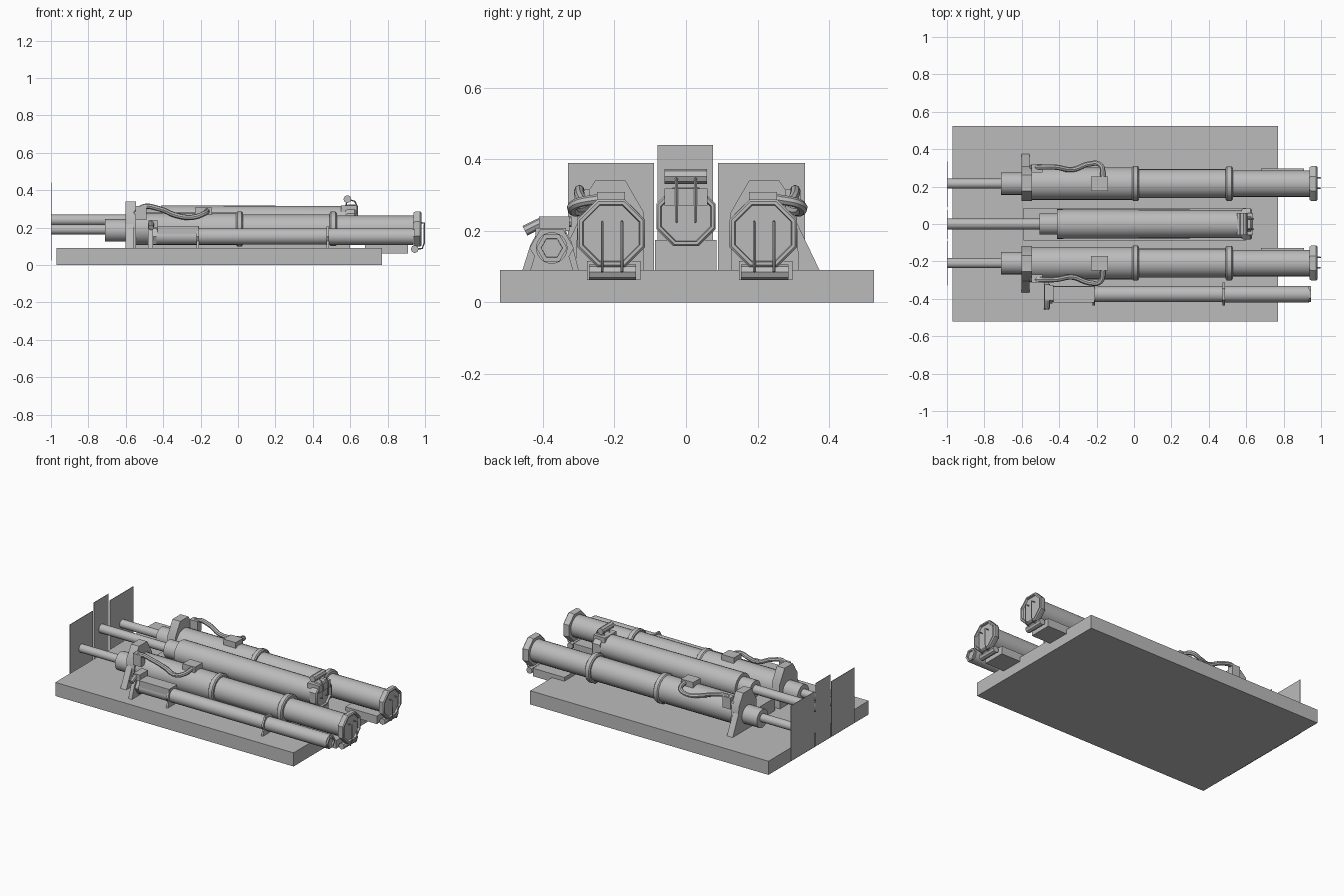
import bpy, bmesh, math
from mathutils import Vector

if "Cube" in bpy.data.objects:
    bpy.data.objects.remove(bpy.data.objects["Cube"])

grey = bpy.data.materials.new("plain_grey")
grey.diffuse_color = (0.5, 0.5, 0.5, 1)
grey.use_nodes = True
grey.node_tree.nodes["Principled BSDF"].inputs["Base Color"].default_value = grey.diffuse_color
OCT = 1 / math.cos(math.pi / 8)


def finish(name, bm):
    bmesh.ops.recalc_face_normals(bm, faces=bm.faces[:])
    me = bpy.data.meshes.new(name)
    bm.to_mesh(me)
    bm.free()
    me.materials.append(grey)
    ob = bpy.data.objects.new(name, me)
    bpy.context.collection.objects.link(ob)
    return ob


def box(name, x0, x1, y0, y1, z0, z1):
    bm = bmesh.new()
    bmesh.ops.create_cube(bm, size=1)
    for v in bm.verts:
        v.co = ((x0 + x1) / 2 + v.co.x * (x1 - x0), (y0 + y1) / 2 + v.co.y * (y1 - y0),
                (z0 + z1) / 2 + v.co.z * (z1 - z0))
    return finish(name, bm)


def lathe(name, prof, y, z, n=24, turn=0.0):
    """Stepped (x, radius) profile turned around an axis along x."""
    bm = bmesh.new()
    rings = []
    for x, r in prof:
        angs = [turn + 2 * math.pi * i / n for i in range(n)]
        rings.append([bm.verts.new((x, y + r * math.cos(a), z + r * math.sin(a))) for a in angs])
    for a, b in zip(rings, rings[1:]):
        for i in range(n):
            j = (i + 1) % n
            bm.faces.new((a[i], a[j], b[j], b[i]))
    bm.faces.new(rings[0])
    bm.faces.new(rings[-1])
    return finish(name, bm)


def slab_profile(name, pts, x0, x1):
    """(y, z) outline extruded along x."""
    bm = bmesh.new()
    f = bm.faces.new([bm.verts.new((x0, y, z)) for y, z in pts])
    ext = bmesh.ops.extrude_face_region(bm, geom=[f])["geom"]
    bmesh.ops.translate(bm, vec=(x1 - x0, 0, 0), verts=[g for g in ext if isinstance(g, bmesh.types.BMVert)])
    return finish(name, bm)


def pipe(name, pts, r, smooth=False, res=2):
    cu = bpy.data.curves.new(name, 'CURVE')
    cu.dimensions = '3D'
    cu.bevel_depth = r
    cu.bevel_resolution = res
    cu.use_fill_caps = True
    cu.resolution_u = 5
    if smooth:
        sp = cu.splines.new('BEZIER')
        sp.bezier_points.add(len(pts) - 1)
        for p, co in zip(sp.bezier_points, pts):
            p.co = co
            p.handle_left_type = p.handle_right_type = 'AUTO'
    else:
        sp = cu.splines.new('POLY')
        sp.points.add(len(pts) - 1)
        for p, co in zip(sp.points, pts):
            p.co = (*co, 1)
    cu.materials.append(grey)
    ob = bpy.data.objects.new(name, cu)
    bpy.context.collection.objects.link(ob)
    bpy.ops.object.select_all(action='DESELECT')
    ob.select_set(True)
    bpy.context.view_layer.objects.active = ob
    bpy.ops.object.convert(target='MESH')


def cap(name, x0, x1, apothem, y, z):
    """Octagonal door with a stepped recess."""
    R = apothem * OCT
    lathe(name, [(x0, R * .8), (x0, R * .93), (x0 + .012, R), (x1 - .006, R), (x1, R * .94),
                 (x1, R * .85), (x1 - .012, R * .82)], y, z, 8, math.pi / 8)


# Base and end plates
box("base_slab", -.97, .77, -.52, .525, 0, .09)
for name, y0, y1, top in (("left", -.33, -.09, .39), ("middle", -.08, .075, .44), ("right", .09, .333, .39)):
    box(name + "_end_plate", -1, -.997, y0, y1, .025, top)

# Two large outer tubes
Z = .193
for side, yc, s in (("front", -.209, -1), ("back", .216, 1)):
    lathe(side + "_rod", [(-1, .027), (-.70, .027)], yc, .19, 16)
    lathe(side + "_neck", [(-.71, .06), (-.59, .06)], yc, .185)
    lathe(side + "_rear_tube", [(-.56, .087), (.01, .087)], yc, Z)
    lathe(side + "_middle_tube", [(0, .077), (.50, .077)], yc, Z)
    lathe(side + "_muzzle_tube", [(.50, .071), (.95, .071)], yc, Z)
    for i, (x0, x1, r) in enumerate(((-.01, .026, .096), (.49, .528, .094))):
        lathe(f"{side}_collar_{i}", [(x0, r - .008), (x0 + .006, r), (x1 - .006, r), (x1, r - .008)], yc, Z, 16, math.pi / 16)
    cap(side + "_door", .938, .98, .094, yc, Z)
    # Flange with a flared outer foot
    pts = [(-.09, .09), (-.092, .25), (-.04, .34), (.045, .34), (.093, .265), (.095, .20), (.10, .09)]
    slab_profile(side + "_flange", [(yc + s * a, b) for a, b in pts], -.602, -.545)
    slab_profile(side + "_foot", [(yc + s * a, b) for a, b in ((.05, .09), (.157, .09), (.095, .22), (.05, .22))], -.602, -.56)
    # Cable running from the flange to a junction box
    box(side + "_junction_box", -.23, -.14, yc - .04, yc + .038, .27, .308)
    path = [(-.55, .085, .27), (-.51, .088, .31), (-.42, .088, .30), (-.33, .075, .265),
            (-.24, .105, .255), (-.18, .10, .275), (-.165, .03, .29)]
    pipe(side + "_cable", [(x, yc + s * a, b) for x, a, b in path], .014, True)
    box(side + "_cable_socket", -.548, -.49, yc + s * .082 - .022, yc + s * .082 + .022, .24, .315)
    # Door hinge and straps
    box(side + "_hinge_box", .68, .91, yc - .068, yc + .082, .062, .115)
    pipe(side + "_hinge_pin", [(.945, yc - .062, .085), (.945, yc + .07, .085)], .021)
    for k in (-.025, .03):
        pipe(side + "_strap", [(.945, yc + k, .085), (.985, yc + k, .088), (.996, yc + k, .12),
                               (.996, yc + k, .225), (.97, yc + k, .225)], .004, res=0)

# Middle tube on a cradle
M = .24
box("cradle", -.59, .60, -.087, .085, .09, .175)
lathe("middle_rod", [(-1, .029), (-.49, .029)], 0, M, 16)
lathe("middle_neck", [(-.505, .057), (-.40, .057)], 0, M)
lathe("middle_body", [(-.413, .079), (.60, .075)], 0, M)
cap("middle_door", .575, .63, .083, 0, M)
box("middle_hinge_block", .55, .635, -.06, .06, .27, .318)
pipe("middle_hinge_pin", [(.585, -.06, .352), (.585, .058, .352)], .021)
for k in (-.027, .027):
    pipe("middle_strap", [(.575, k, .31), (.585, k, .352), (.625, k, .34), (.638, k, .31),
                          (.638, k, .225), (.62, k, .225)], .004, res=0)

# Small side tube with hexagonal muzzle
Y, S = -.375, .152
lathe("small_tube", [(-.46, .043), (.47, .043)], Y, S)
lathe("small_muzzle", [(.47, .043), (.945, .043), (.945, .03), (.91, .028)], Y, S, 6)
lathe("small_muzzle_sleeve", [(.47, .044), (.935, .044)], Y, S)
for i, x in enumerate((-.215, .48)):
    lathe(f"small_collar_{i}", [(x - .006, .062), (x + .006, .062)], Y, S, 6)
    slab_profile(f"small_foot_{i}", [(Y - .06, .09), (Y + .06, .09), (Y + .045, .14), (Y - .045, .14)], x - .006, x + .006)
box("small_top_box", -.43, -.21, -.42, -.335, .165, .208)
slab_profile("small_rear_bracket", [(-.457, .09), (-.30, .09), (-.32, .17), (-.345, .215), (-.405, .215), (-.435, .16)], -.48, -.455)
lathe("small_breech", [(-.48, .05), (-.435, .05)], Y, S, 6)
box("small_latch", -.478, -.43, -.41, -.325, .2, .24)
pipe("small_latch_pin", [(-.465, -.45, .20), (-.465, -.40, .225), (-.465, -.32, .225)], .015)

# Smooth shading with sharp edges kept
bpy.ops.object.select_all(action='SELECT')
bpy.context.view_layer.objects.active = bpy.context.selected_objects[0]
bpy.ops.object.shade_smooth_by_angle(angle=math.radians(35))
